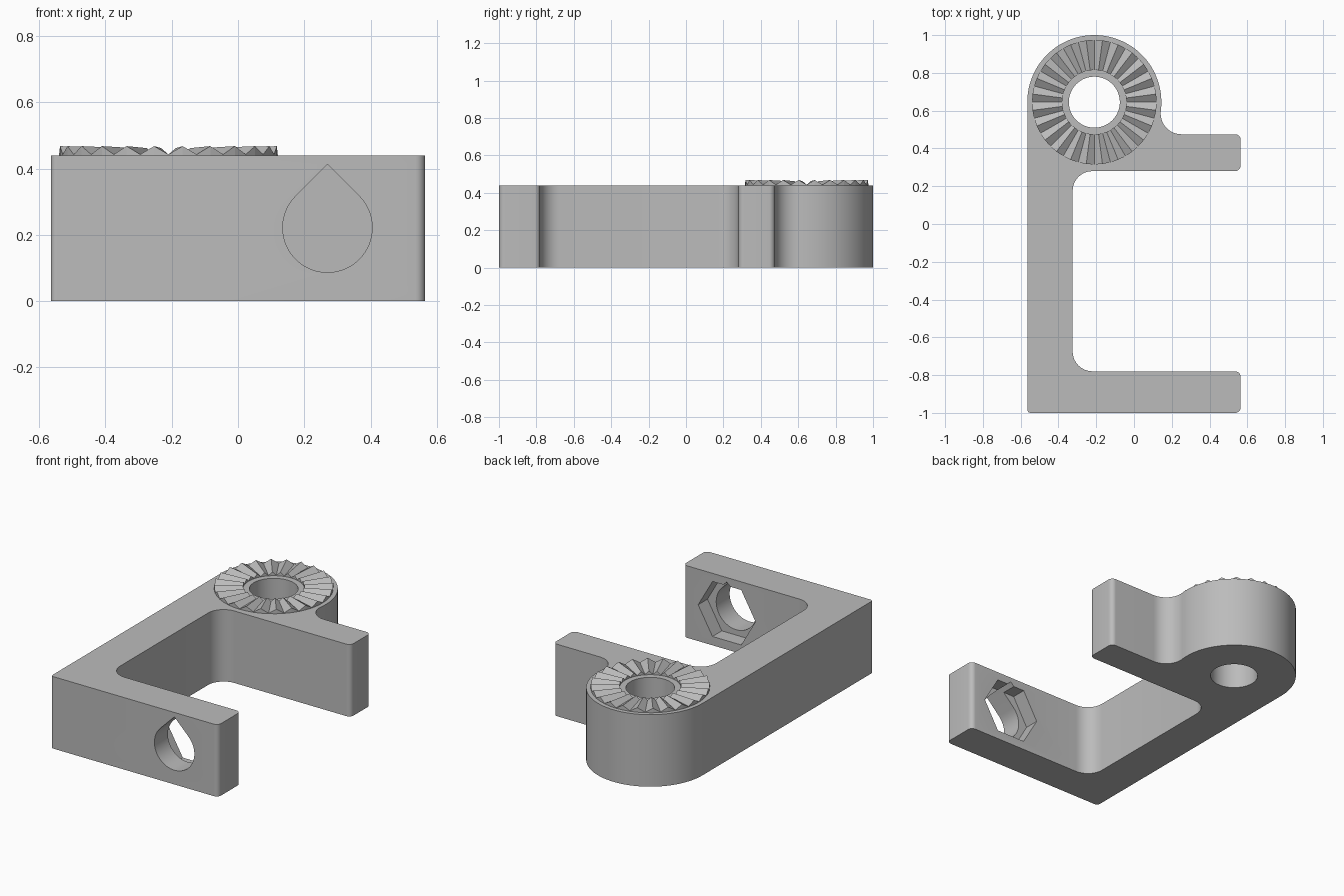
import bpy
import bmesh
from math import sin, cos, pi, atan2, sqrt, radians
from mathutils import Vector

if "Cube" in bpy.data.objects:
    bpy.data.objects.remove(bpy.data.objects["Cube"])

TOP = 0.44
HUB = Vector((-0.21, 0.645))
HUB_R = 0.355

grey = bpy.data.materials.new("light_grey")
grey.use_nodes = True
grey.diffuse_color = (0.5, 0.5, 0.5, 1)
grey.node_tree.nodes["Principled BSDF"].inputs["Base Color"].default_value = (0.5, 0.5, 0.5, 1)


def arc(center, r, a0, a1, n):
    return [Vector((center[0] + r * cos(a0 + (a1 - a0) * i / n),
                    center[1] + r * sin(a0 + (a1 - a0) * i / n))) for i in range(n + 1)]


def rounded(prev, corner, nxt, r, n=8):
    """Rounded right-angle corner."""
    p = Vector(corner)
    u = (Vector(prev) - p).normalized()
    v = (Vector(nxt) - p).normalized()
    c = p + (u + v) * r
    return [c - r * (v * cos(pi / 2 * i / n) + u * sin(pi / 2 * i / n)) for i in range(n + 1)]


def add_object(name, bm):
    bmesh.ops.recalc_face_normals(bm, faces=bm.faces)
    mesh = bpy.data.meshes.new(name)
    bm.to_mesh(mesh)
    bm.free()
    mesh.materials.append(grey)
    obj = bpy.data.objects.new(name, mesh)
    bpy.context.collection.objects.link(obj)
    return obj


def prism(name, points, offset):
    """Extrude a closed loop of 3D points along an offset."""
    bm = bmesh.new()
    face = bm.faces.new([bm.verts.new(p) for p in points])
    res = bmesh.ops.extrude_face_region(bm, geom=[face], use_keep_orig=True)
    verts = [g for g in res["geom"] if isinstance(g, bmesh.types.BMVert)]
    bmesh.ops.translate(bm, verts=verts, vec=offset)
    return add_object(name, bm)


# Bracket outline: spine, two arms, and a round hub at the back
corners = [((-0.565, -1), 0.018), ((0.565, -1), 0.03), ((0.565, -0.78), 0.03),
           ((-0.325, -0.78), 0.105), ((-0.325, 0.28), 0.105),
           ((0.565, 0.28), 0.03), ((0.565, 0.475), 0.03)]
outline = []
for i, (p, r) in enumerate(corners):
    before = corners[i - 1][0] if i else (-0.565, 0)
    after = corners[i + 1][0] if i + 1 < len(corners) else (0, 0.475)
    outline += rounded(before, p, after, r)

# Fillet blending the back arm into the hub
fr = 0.11
dy = 0.475 + fr - HUB.y
dx = sqrt((HUB_R + fr) ** 2 - dy ** 2)
tangent = atan2(dy, dx)
outline += arc(HUB + Vector((dx, dy)), fr, -pi / 2, tangent - pi, 12)
outline += arc(HUB, HUB_R, tangent, pi, 48)[1:]
bracket = prism("bracket_body", [(p.x, p.y, 0) for p in outline], (0, 0, TOP))

# Cutters: hub bore, teardrop bolt hole and hexagonal nut pocket
bolt = Vector((0.27, 0.222))
drop = arc(bolt, 0.135, 3 * pi / 4, 9 * pi / 4, 48) + [bolt + Vector((0, 0.135 * sqrt(2)))]
hexagon = arc(bolt, 0.194, 0, 2 * pi, 6)[:-1]
bore = arc(HUB, 0.135, 0, 2 * pi, 64)[:-1]
cutters = [
    prism("bore_cutter", [(p.x, p.y, -0.1) for p in bore], (0, 0, 1)),
    prism("bolt_hole_cutter", [(p.x, -1.1, p.y) for p in drop], (0, 0.5, 0)),
    prism("nut_pocket_cutter", [(p.x, -0.87, p.y) for p in hexagon], (0, 0.3, 0)),
]
bpy.context.view_layer.objects.active = bracket
for cutter in cutters:
    cutter.hide_render = True
    mod = bracket.modifiers.new(cutter.name, "BOOLEAN")
    mod.operation = "DIFFERENCE"
    mod.solver = "EXACT"
    mod.object = cutter
    bpy.ops.object.modifier_apply(modifier=mod.name)
for cutter in cutters:
    bpy.data.objects.remove(cutter)

bpy.ops.object.select_all(action="DESELECT")
bracket.select_set(True)
bpy.ops.object.shade_smooth_by_angle(angle=radians(30))

# Ring of radial locking teeth, with a valley facing the front
TEETH = 24
bm = bmesh.new()
rows = []
for i in range(TEETH * 2):
    a = -pi / 2 + pi * i / TEETH
    d = Vector((cos(a), sin(a)))
    peak = i % 2
    section = [(0.17, TOP - 0.005), (0.17, 0.462 if peak else 0.443),
               (0.33, 0.468 if peak else 0.443), (0.33, TOP - 0.005)]
    rows.append([bm.verts.new((HUB.x + d.x * r, HUB.y + d.y * r, z)) for r, z in section])
for i, row in enumerate(rows):
    nxt = rows[(i + 1) % len(rows)]
    for k in range(4):
        j = (k + 1) % 4
        bm.faces.new((row[k], row[j], nxt[j], nxt[k]))
add_object("locking_teeth", bm)
